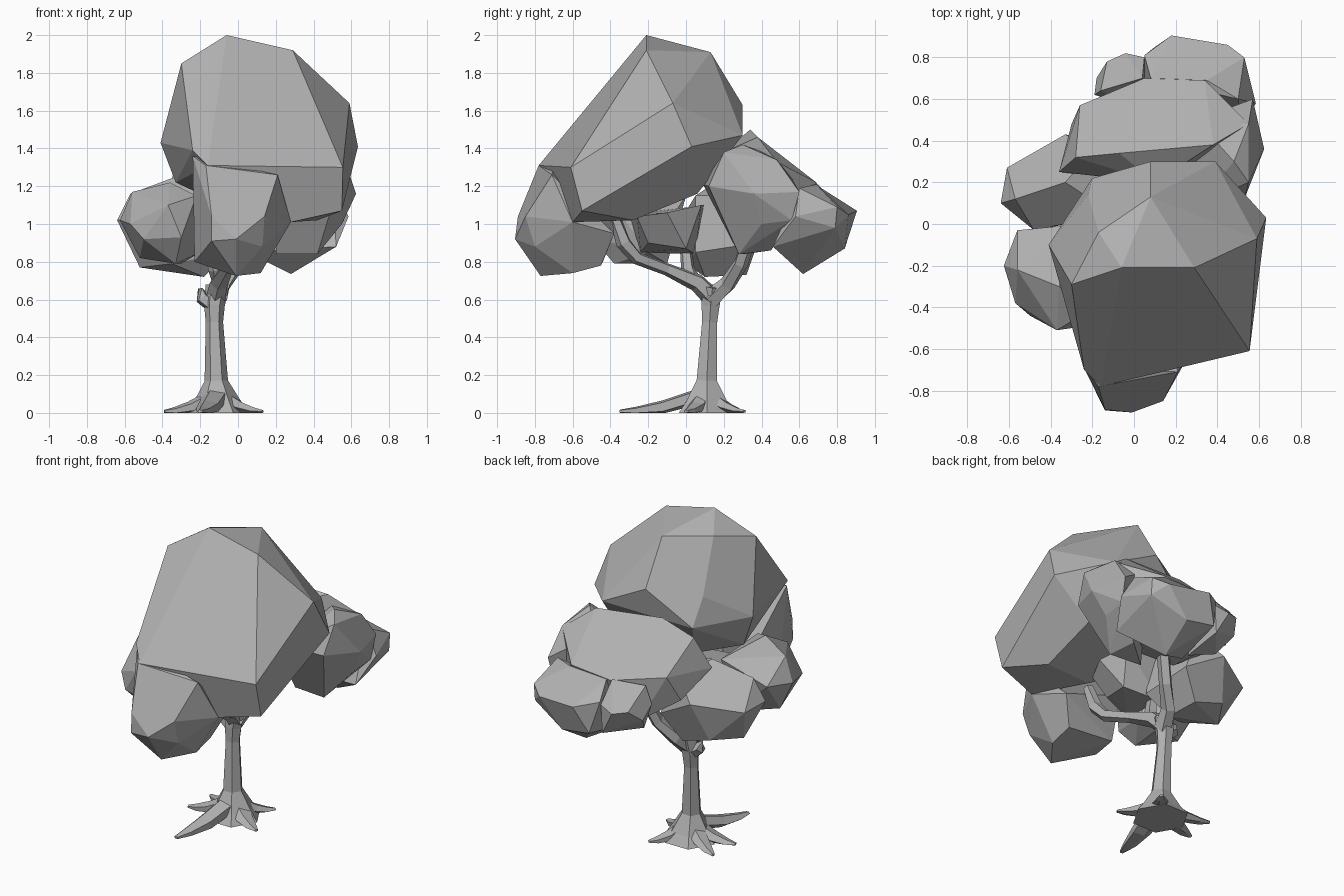
import bpy, bmesh, math
from mathutils import Vector

grey = bpy.data.materials.new("mid_grey")
grey.diffuse_color = (.44, .44, .44, 1)


def finish(name, bm):
    bmesh.ops.recalc_face_normals(bm, faces=bm.faces[:])
    me = bpy.data.meshes.new(name)
    bm.to_mesh(me)
    bm.free()
    me.materials.append(grey)
    ob = bpy.data.objects.new(name, me)
    bpy.context.collection.objects.link(ob)
    return ob


def clump(name, *pts):
    """Faceted foliage mass: convex hull of a few corner points."""
    bm = bmesh.new()
    vs = [bm.verts.new(p) for p in pts]
    bmesh.ops.convex_hull(bm, input=vs)
    loose = [v for v in bm.verts if not v.link_faces]
    bmesh.ops.delete(bm, geom=loose, context='VERTS')
    bmesh.ops.dissolve_limit(bm, angle_limit=math.radians(12),
                             verts=bm.verts[:], edges=bm.edges[:])
    return finish(name, bm)


def limb(name, path, sides=6, flat=1.0):
    """Tapered low-poly tube along (x, y, z, radius) stations."""
    bm = bmesh.new()
    pos = [Vector(p[:3]) for p in path]
    rings = []
    for i, p in enumerate(pos):
        d = (pos[min(i + 1, len(pos) - 1)] - pos[max(i - 1, 0)]).normalized()
        a = d.cross(Vector((0, 0, 1)) if abs(d.z) < 0.9 else Vector((0, 1, 0))).normalized()
        b = a.cross(d)
        ring = []
        for k in range(sides):
            t = 2 * math.pi * k / sides
            co = p + path[i][3] * (a * math.cos(t) + b * math.sin(t) * flat)
            co.z = max(co.z, 0)
            ring.append(bm.verts.new(co))
        rings.append(ring)
    for r, s in zip(rings, rings[1:]):
        for k in range(sides):
            n = (k + 1) % sides
            bm.faces.new((r[k], r[n], s[n], s[k]))
    bm.faces.new(rings[0])
    bm.faces.new(rings[-1])
    return finish(name, bm)


# Trunk with flared foot
limb("trunk", [(-.11, .11, 0, .17), (-.11, .11, .06, .125), (-.115, .11, .17, .062),
               (-.125, .125, .48, .046), (-.125, .13, .57, .055), (-.11, .14, .67, .062)])

# Roots spreading over the ground
for i, (x, y, w) in enumerate([(-.2, -.35, .065), (.13, .0, .055), (.05, .31, .05),
                               (-.37, .25, .05), (-.39, .05, .055)]):
    dx, dy = x + .11, y - .11
    limb(f"root_{i + 1}", [(-.11 + dx * .15, .11 + dy * .15, .08, w * 1.1),
                           (-.11 + dx * .5, .11 + dy * .5, .03, w),
                           (-.11 + dx * .8, .11 + dy * .8, .01, w * .65),
                           (x, y, .008, w * .25)], 5, .6)

# Branches
limb("front_branch", [(-.12, .15, .6, .055), (-.1, .06, .69, .05), (-.06, -.1, .76, .034),
                      (0, -.26, .82, .036), (.02, -.33, .9, .042), (.03, -.38, 1.05, .03)], 5)
limb("back_branch", [(-.11, .13, .6, .055), (-.08, .22, .68, .045),
                     (0, .29, .79, .04), (.06, .34, .95, .04)], 5)
limb("middle_branch", [(-.1, .06, .68, .035), (-.12, .01, .76, .038), (-.16, -.01, .95, .028)], 5)
limb("branch_stub", [(-.13, .13, .57, .045), (-.19, .13, .61, .038), (-.2, .13, .66, .012)], 5)

# Large upper crown leaning to the front
clump("crown", (-.06, -.21, 2), (.29, -.21, 1.92), (.08, .13, 1.91), (-.3, -.29, 1.85),
      (-.17, -.04, 1.91), (.59, -.07, 1.64), (.635, .03, 1.41), (.555, -.61, 1.3),
      (.21, -.715, 1.26), (-.24, -.7, 1.39), (-.16, -.78, 1.31), (-.41, -.1, 1.43),
      (-.22, .14, 1.6), (.08, .3, 1.63), (.39, .3, 1.47), (-.2, .22, 1.42),
      (-.33, -.12, 1.22), (.55, -.55, 1.07), (.28, -.6, 1.01), (.4, .06, 1.16),
      (-.1, .05, 1.17), (.42, -.28, 1.02), (.1, -.3, 1.02))

# Front lower clump
clump("front_clump", (-.17, -.78, 1.31), (-.24, -.69, 1.36), (-.14, -.89, 1.04),
      (-.14, -.895, .91), (-.01, -.905, .92), (.14, -.85, 1.04), (.21, -.71, 1.26),
      (.13, -.8, .88), (-.01, -.77, .725), (.12, -.6, .74), (.12, -.45, .78),
      (-.23, -.62, .8), (-.2, -.44, .8), (.28, -.6, 1.01), (.2, -.38, .95), (-.23, -.4, 1.1))

# Back mass and its side lobes
clump("back_clump", (-.26, .57, 1.25), (-.36, .25, 1.22), (-.28, .32, 1.42), (-.07, .34, 1.5),
      (.38, .38, 1.46), (.55, .48, 1.33), (.05, .7, 1.2), (.34, .69, 1.22), (-.3, .48, 1.08),
      (.1, .2, 1.38), (-.1, .62, .95), (.3, .25, .95), (-.05, .3, .93), (.4, .6, .9))
clump("back_right_clump", (.55, .2, 1.38), (.48, .3, 1.42), (.55, .48, 1.34), (.625, .36, 1.16),
      (.53, .12, 1.2), (.57, .6, 1.17), (.55, .4, 1.0), (.42, .28, .84), (.38, .45, .86),
      (.56, .56, 1.02), (.3, .09, 1.21), (.2, .3, .84), (.2, .15, 1.1), (.3, .5, 1.35))
clump("back_end_clump", (.05, .81, 1.1), (.18, .905, 1.07), (.45, .86, 1.05), (.53, .79, .98),
      (.53, .8, 1.09), (.585, .58, 1.04), (.35, .69, 1.21), (.08, .7, 1.2), (.52, .46, .88),
      (.28, .62, .735), (.3, .84, .87), (.1, .85, .9), (.05, .5, .85), (.5, .6, 1.19))
clump("back_knob", (-.19, .62, 1.08), (-.18, .7, 1.0), (-.13, .78, 1.07), (-.04, .82, 1.05),
      (.05, .8, 1.08), (-.16, .64, 1.2), (.04, .7, 1.21), (-.12, .6, .9), (.04, .8, .9),
      (.05, .55, .85))

# Left clumps
clump("left_clump", (-.64, .1, 1.02), (-.61, .27, 1.0), (-.57, .12, 1.16), (-.33, .43, 1.04),
      (-.33, .2, 1.25), (-.2, .35, 1.16), (-.48, -.03, 1.02), (-.52, .15, .77),
      (-.4, .33, .79), (-.2, .32, .73), (-.18, .1, .72), (-.35, .0, .79), (-.08, .38, .9),
      (-.05, .05, .85), (-.1, .05, 1.15))
clump("left_front_clump", (-.625, -.2, 1.02), (-.56, -.03, 1.04), (-.57, -.38, 1.0),
      (-.56, -.22, 1.17), (-.37, -.51, 1.1), (-.36, -.3, 1.22), (-.5, -.44, .92),
      (-.3, -.5, .93), (-.52, -.22, .82), (-.33, -.38, .79), (-.3, -.1, .79),
      (-.22, -.42, 1.15), (-.2, -.2, .85), (-.25, .0, 1.15))

# Inner clump under the crown
clump("inner_clump", (-.25, -.3, 1.05), (.1, -.26, 1.04), (.18, -.1, 1.06), (.12, .08, 1.1),
      (-.2, .1, 1.1), (.04, -.2, .9), (.08, 0, .87), (-.15, -.24, .85), (-.15, .05, .84))
